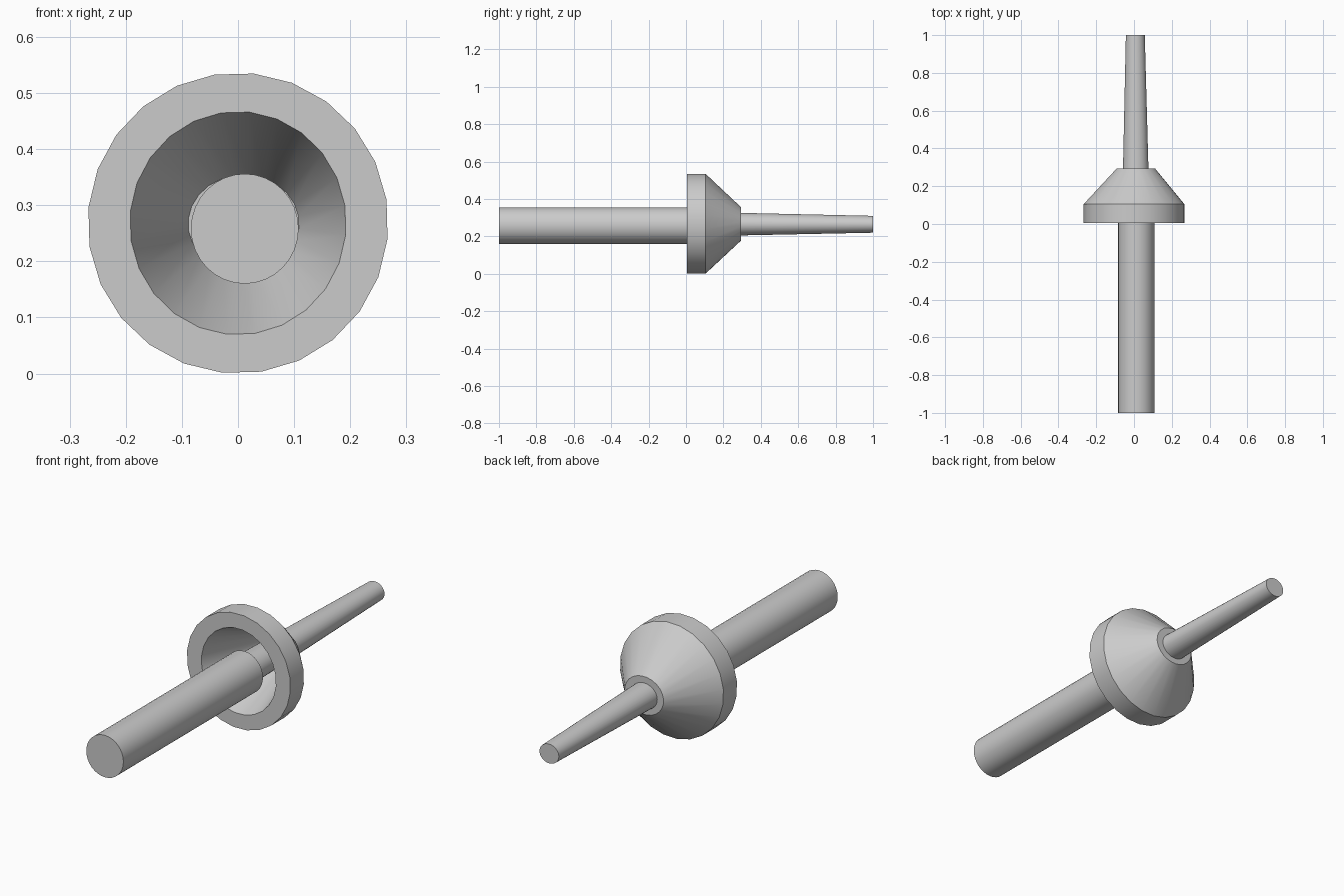
import bpy, bmesh, math

cube = bpy.data.objects.get("Cube")
if cube:
    bpy.data.objects.remove(cube, do_unlink=True)

grey = bpy.data.materials.new("plain grey")
grey.use_nodes = True
colour = (0.6, 0.6, 0.6, 1)
grey.diffuse_color = colour
grey.node_tree.nodes["Principled BSDF"].inputs["Base Color"].default_value = colour


def loft(name, rings, sides, turn=0.0):
    """Closed solid through rings of (y, centre x, centre z, radius x, radius z)."""
    bm = bmesh.new()
    loops = []
    for y, cx, cz, rx, rz in rings:
        angles = [turn + math.tau * i / sides for i in range(sides)]
        loops.append([bm.verts.new((cx + rx * math.cos(a), y, cz + rz * math.sin(a)))
                      for a in angles])
    for a, b in zip(loops, loops[1:]):
        for i in range(sides):
            j = (i + 1) % sides
            bm.faces.new((a[i], a[j], b[j], b[i]))
    bm.faces.new(loops[0])
    bm.faces.new(loops[-1])
    bmesh.ops.recalc_face_normals(bm, faces=bm.faces)
    mesh = bpy.data.meshes.new(name)
    bm.to_mesh(mesh)
    bm.free()
    mesh.materials.append(grey)
    obj = bpy.data.objects.new(name, mesh)
    bpy.context.collection.objects.link(obj)
    bpy.ops.object.select_all(action="DESELECT")
    obj.select_set(True)
    bpy.context.view_layer.objects.active = obj
    bpy.ops.object.shade_smooth_by_angle(angle=math.radians(30))
    return obj


# Thick round handle, ending just inside the guard
loft("handle", [(-1, 0.012, 0.258, 0.096, 0.098),
                (0.03, 0.012, 0.258, 0.096, 0.098)], 32)

# Conical guard: hollow front, flat rim, straight band, cone, small flat back
loft("guard", [(0.285, 0.01, 0.267, 0.099, 0.087),
               (0.005, 0, 0.268, 0.193, 0.199),
               (0.005, 0, 0.268, 0.268, 0.268),
               (0.105, 0, 0.268, 0.268, 0.268),
               (0.295, 0.01, 0.267, 0.101, 0.089)], 24, math.radians(9))

# Tapered rod running from the handle through the guard
loft("tapered_rod", [(0.02, 0.01, 0.266, 0.074, 0.066),
                     (1, 0.007, 0.265, 0.05, 0.045)], 32)
